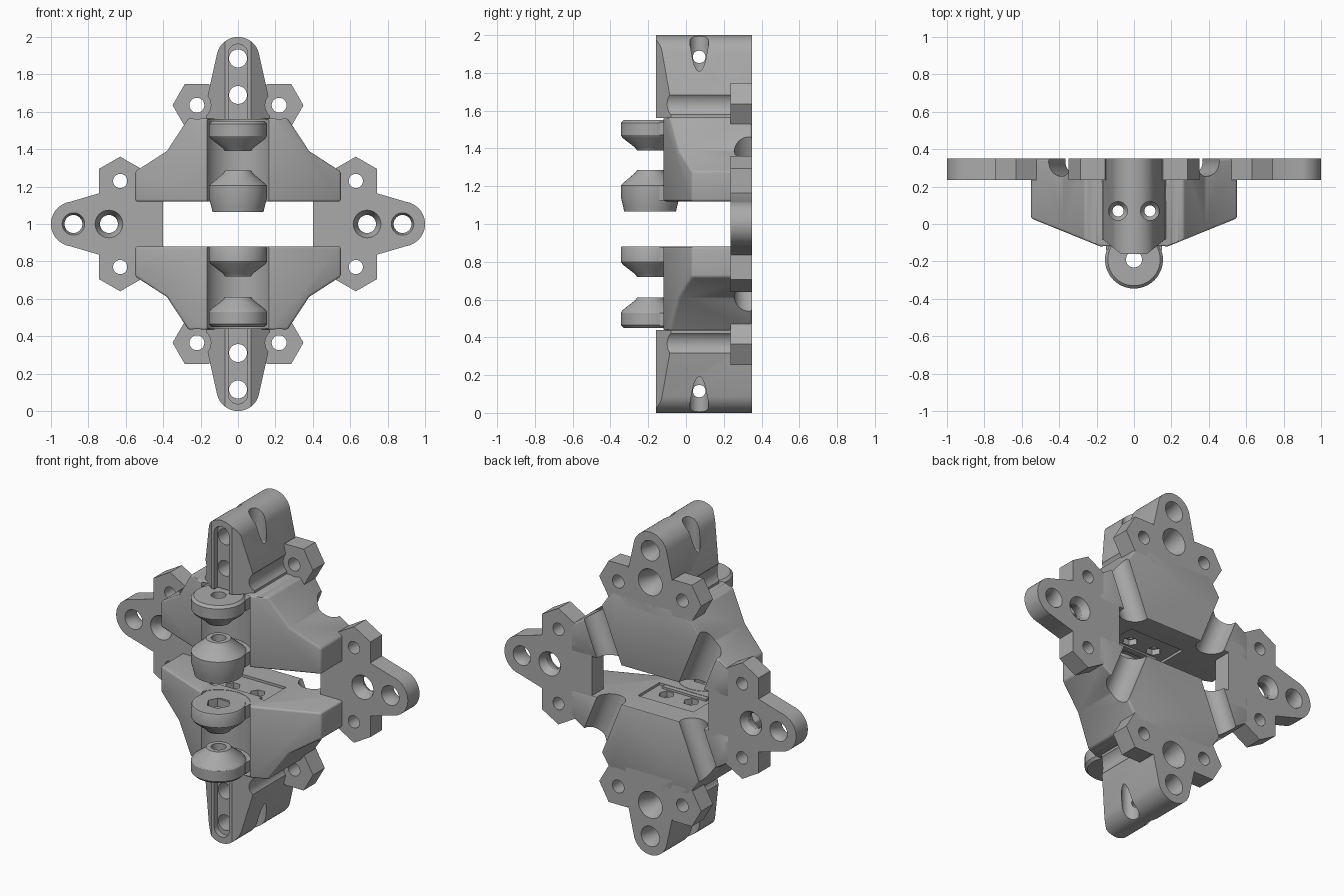
import bpy, bmesh, math
from mathutils import Matrix, Vector

if "Cube" in bpy.data.objects:
    bpy.data.objects.remove(bpy.data.objects["Cube"])

grey = bpy.data.materials.new("plain_grey")
grey.use_nodes = True
COLOUR = (0.40, 0.40, 0.40, 1)
grey.diffuse_color = COLOUR
grey.node_tree.nodes["Principled BSDF"].inputs["Base Color"].default_value = COLOUR

BACK, PLATE = 0.35, 0.235      # back plane and front of the thin plates
HINGE_Y = -0.19


def place(p, axis, d):
    return (p[0], d, p[1]) if axis == "y" else (p[0], p[1], d)


def make(name, bm):
    bmesh.ops.recalc_face_normals(bm, faces=bm.faces)
    me = bpy.data.meshes.new(name)
    bm.to_mesh(me)
    bm.free()
    me.materials.append(grey)
    ob = bpy.data.objects.new(name, me)
    bpy.context.collection.objects.link(ob)
    return ob


def loft(name, rings):
    """Solid through rings of points, capped at both ends."""
    bm = bmesh.new()
    loops = [[bm.verts.new(p) for p in ring] for ring in rings]
    n = len(loops[0])
    for a, b in zip(loops, loops[1:]):
        for i in range(n):
            bm.faces.new((a[i], a[(i + 1) % n], b[(i + 1) % n], b[i]))
    bm.faces.new(loops[0])
    bm.faces.new(loops[-1])
    return make(name, bm)


def prism(name, pts, axis, a, b):
    return loft(name, [[place(p, axis, d) for p in pts] for d in (a, b)])


def arc(c, r, start, end, n):
    return [(c[0] + r * math.cos(math.radians(start + (end - start) * i / n)),
             c[1] + r * math.sin(math.radians(start + (end - start) * i / n))) for i in range(n + 1)]


def ngon(c, r, n, turn=0):
    return arc(c, r, turn, turn + 360, n)[:-1]


def rod(c, axis, steps, n=32, turn=0):
    """Round or polygonal solid; steps are (distance, radius)."""
    return loft("cutter", [[place(p, axis, d) for p in ngon(c, r, n, turn)] for d, r in steps])


def box(x, y0, y1, z0, z1, name="cutter"):
    return prism(name, [(-x, y0), (x, y0), (x, y1), (-x, y1)], "z", z0, z1)


def mirrored(pts):
    return pts + [(-x, v) for x, v in reversed(pts)]


def bake(ob):
    dg = bpy.context.evaluated_depsgraph_get()
    me = bpy.data.meshes.new_from_object(ob.evaluated_get(dg))
    ob.modifiers.clear()
    ob.data = me


def boolean(ob, others, kind="DIFFERENCE"):
    for o in others:
        m = ob.modifiers.new("bool", "BOOLEAN")
        m.operation, m.object, m.solver = kind, o, "EXACT"
    bake(ob)


def bevel(ob, width):
    m = ob.modifiers.new("bevel", "BEVEL")
    m.width, m.segments, m.limit_method, m.angle_limit = width, 3, "ANGLE", math.radians(25)
    bake(ob)


def reflect(ob, name, axis):
    """Copy mirrored left to right (x) or about the mid height (z)."""
    me = ob.data.copy()
    m = Matrix.Scale(-1, 4, Vector((1, 0, 0)))
    if axis == "z":
        m = Matrix.Translation((0, 0, 2)) @ Matrix.Scale(-1, 4, Vector((0, 0, 1)))
    me.transform(m)
    me.flip_normals()
    new = bpy.data.objects.new(name, me)
    bpy.context.collection.objects.link(new)
    return new


def remove(obs):
    for o in obs:
        bpy.data.objects.remove(o)


# Upper wing block: front outline intersected with its plan
wing = prism("upper_wings", mirrored([(0.55, 1.12), (0.55, 1.28), (0.38, 1.39), (0.265, 1.565)]),
             "y", -0.3, BACK)
plan = prism("plan", mirrored([(0.6, BACK), (0.6, 0.05), (0.55, 0.03), (0.18, -0.12)]), "z", 1, 2)
boolean(wing, [plan], "INTERSECT")
bevel(wing, 0.012)

# Upper tower: tapered with a rounded tip and a narrow front spine
tower = prism("upper_tower", [(-0.17, 1.5), (0.17, 1.5), (0.17, 1.65)]
              + arc((0, 1.885), 0.115, 15, 165, 20) + [(-0.17, 1.65)], "y", -0.3, BACK)
tower_plan = prism("plan", mirrored([(0.2, BACK), (0.2, -0.07), (0.17, -0.08), (0.07, -0.16)]), "z", 1, 2.1)
boolean(tower, [tower_plan], "INTERSECT")
remove([plan, tower_plan])

# Hexagonal screw pads beside the tower
pads = [prism(f"upper_{side}_pad", ngon((x, 1.635), 0.13, 6), "y", PLATE, BACK)
        for side, x in (("left", 0.22), ("right", -0.22))]

# Cutters shared by the parts of the upper half
cuts = [rod((0, HINGE_Y), "z", [(1.0, 0.18), (1.56, 0.18)], 48),       # hinge channel
        box(0.19, -0.01, 0.2, 1.05, 1.135)]                            # recess underneath
spine = arc((0, 1.91), 0.052, 0, 180, 12) + [(-0.052, 1.5), (0.052, 1.5)]
cuts.append(prism("cutter", spine, "y", -0.3, -0.125))
for z, r in ((1.885, 0.065), (1.69, 0.085)):                           # tower holes
    cuts.append(rod((0, z), "y", [(-0.4, 0.048), (0.25, 0.048), (0.31, r * 0.8), (0.36, r)]))
grooves = []
for s in (-1, 1):
    cuts.append(rod((s * 0.085, 0.07), "z", [(1, 0.03), (1.76, 0.03), (1.79, 0.05), (2.1, 0.05)], 24))
    cuts.append(rod((s * 0.085, 0.07), "z", [(1, 0.045), (1.17, 0.045)], 6))
    cuts.append(rod((s * 0.22, 1.635), "y", [(-0.4, 0.075), (PLATE, 0.075)]))
    cuts.append(rod((s * 0.22, 1.635), "y", [(-0.4, 0.04), (0.4, 0.04)], 24))
    groove = rod((0, 0), "z", [(-0.3, 0.08), (0.25, 0.08)], 32)
    groove.data.transform(Matrix.Translation((s * 0.37, 0.335, 1.34))
                          @ Matrix.Rotation(s * math.radians(22), 4, "Y"))
    grooves.append(groove)
upper = [wing, tower] + pads
for part in upper:
    boolean(part, cuts + grooves)

# Lower half repeats the upper one
parts = list(upper)
for part in upper:
    parts.append(reflect(part, part.name.replace("upper", "lower"), "z"))
remove(cuts)

# Side ear: plate with rounded end and two hexagonal pads
half = [(0.9, 1.118), (0.74, 1.165), (0.72, 1.2), (0.4, 1.2)]
outline = arc((0.88, 1), 0.12, -80, 80, 20) + half + [(x, 2 - z) for x, z in reversed(half)]
ear = [prism("left_ear", outline, "y", PLATE, BACK)]
ear_cuts = [rod((0.63, z), "y", [(0, 0.038), (0.5, 0.038)], 24) for z in (0.77, 1.23)]
for x, r in ((0.88, 0.065), (0.69, 0.08)):
    ear_cuts.append(rod((x, 1), "y", [(0.22, r), (0.25, r * 0.85), (0.285, 0.048),
                                      (0.31, 0.048), (0.335, r * 0.8), (0.36, r)]))
for label, z in (("upper", 1.23), ("lower", 0.77)):
    ear.append(prism(f"left_ear_{label}_pad", ngon((0.63, z), 0.13, 6, 30), "y", PLATE, BACK))
for part in ear:
    boolean(part, ear_cuts)
    parts += [part, reflect(part, part.name.replace("left", "right"), "x")]
remove(ear_cuts + grooves)


def lug(name, profile, z0, z1, pocket=None):
    """Bored hinge knuckle turned round the hinge axis, with a web to the body."""
    ob = rod((0, HINGE_Y), "z", profile, 48)
    ob.name = name
    cutters = [rod((0, HINGE_Y), "z", [(0, 0.043), (2, 0.043)], 24)]
    if pocket:
        cutters.append(rod((0, HINGE_Y), "z", [(p, 0.07) for p in pocket], 6))
    boolean(ob, cutters)
    remove(cutters)
    web = box(0.15, -0.14, 0.02, z0, z1, name + "_web")
    return [ob, web]


# Hinge knuckles: disc with a conical shoulder and a small bearing rim
top = [(1.55, 0.14), (1.535, 0.155), (1.47, 0.155), (1.455, 0.145), (1.405, 0.08), (1.39, 0.07)]
parts += lug("upper_top_knuckle", top, 1.47, 1.54)
parts += lug("lower_bottom_knuckle", [(2 - z, r) for z, r in top], 0.46, 0.53)
parts += lug("upper_bottom_knuckle", [(1.065, 0.137), (1.09, 0.142), (1.14, 0.155), (1.205, 0.155),
                                      (1.215, 0.145), (1.27, 0.08), (1.285, 0.07)], 1.125, 1.205)
parts += lug("lower_top_knuckle", [(0.88, 0.15), (0.87, 0.155), (0.8, 0.155), (0.785, 0.145),
                                   (0.735, 0.08), (0.72, 0.07)], 0.8, 0.878, (0.83, 0.95))

# Smooth curved faces, keep edges crisp
bpy.ops.object.select_all(action="DESELECT")
for ob in parts:
    ob.select_set(True)
bpy.context.view_layer.objects.active = parts[0]
bpy.ops.object.shade_smooth_by_angle(angle=math.radians(30))
